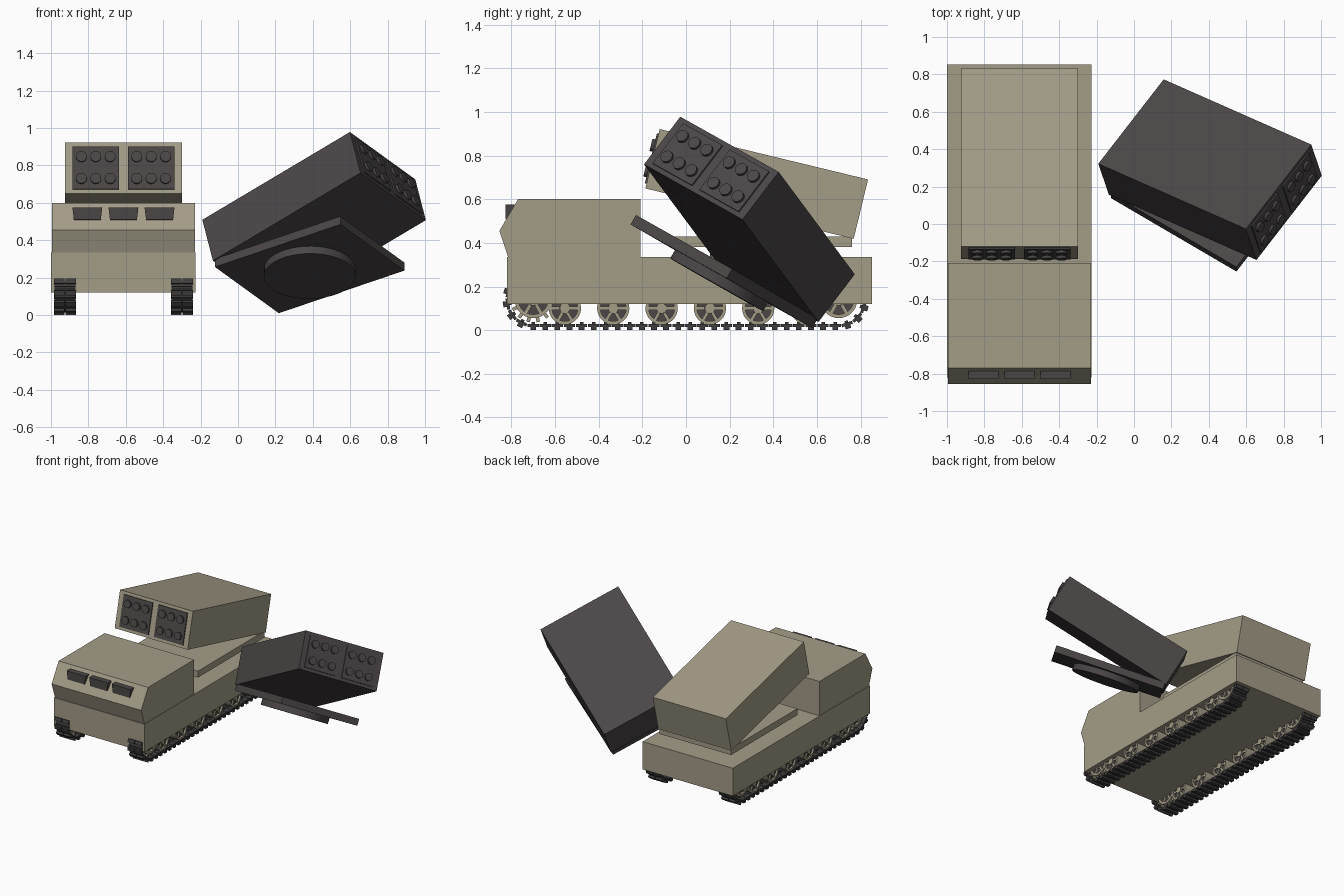
import bpy, bmesh, math
from mathutils import Matrix, Vector

cube = bpy.data.objects.get("Cube")
if cube:
    bpy.data.objects.remove(cube)


def material(name, rgb):
    m = bpy.data.materials.new(name)
    m.use_nodes = True
    m.diffuse_color = (*rgb, 1)
    bsdf = m.node_tree.nodes["Principled BSDF"]
    bsdf.inputs["Base Color"].default_value = (*rgb, 1)
    bsdf.inputs["Roughness"].default_value = 0.8
    return m


TAN = material("khaki paint", (0.37, 0.335, 0.245))
DARK = material("charcoal", (0.07, 0.061, 0.062))
TRACK = material("track steel", (0.05, 0.046, 0.048))


def finish(name, bm, mats, world=None, smooth=False):
    bmesh.ops.recalc_face_normals(bm, faces=bm.faces[:])
    mesh = bpy.data.meshes.new(name)
    bm.to_mesh(mesh)
    bm.free()
    for m in mats:
        mesh.materials.append(m)
    ob = bpy.data.objects.new(name, mesh)
    bpy.context.collection.objects.link(ob)
    if world:
        ob.matrix_world = world
    if smooth:
        bpy.ops.object.select_all(action="DESELECT")
        ob.select_set(True)
        bpy.context.view_layer.objects.active = ob
        bpy.ops.object.shade_smooth_by_angle(angle=math.radians(35))
    return ob


def add_box(bm, size, matrix):
    bmesh.ops.create_cube(bm, size=1, matrix=matrix @ Matrix.Diagonal((*size, 1)))


def add_disc(bm, radius, depth, matrix, sides=24):
    bmesh.ops.create_cone(bm, cap_ends=True, segments=sides, radius1=radius,
                          radius2=radius, depth=depth, matrix=matrix)


def at(x, y, z):
    return Matrix.Translation((x, y, z))


def prism(name, profile, x0, x1, mat, taper=0):
    """Extrude a (y, z) side profile from x0 to x1."""
    bm = bmesh.new()
    face = bm.faces.new([bm.verts.new((x0, y, z)) for y, z in profile])
    ext = bmesh.ops.extrude_face_region(bm, geom=[face])["geom"]
    bmesh.ops.translate(bm, vec=(x1 - x0, 0, 0),
                        verts=[v for v in ext if isinstance(v, bmesh.types.BMVert)])
    if taper:
        low = min(z for y, z in profile)
        for v in bm.verts:
            if v.co.z < low + 0.01:
                v.co.x += taper if v.co.x < (x0 + x1) / 2 else -taper
    return finish(name, bm, [mat])


CX, HALF = -0.6125, 0.386

# Hull and cab
prism("hull", [(-0.82, 0.12), (0.853, 0.12), (0.853, 0.335), (-0.82, 0.335)],
      CX - HALF, CX + HALF, TAN)
prism("cab", [(-0.815, 0.335), (-0.855, 0.455), (-0.77, 0.6), (-0.208, 0.6), (-0.208, 0.335)],
      CX - HALF + 0.003, CX + HALF - 0.003, TAN)

# Three windscreen blocks
for i in (-1, 0, 1):
    x = CX + i * 0.193
    prism("windscreen", [(-0.828, 0.51), (-0.81, 0.5), (-0.775, 0.575), (-0.828, 0.575)],
          x - 0.08, x + 0.08, DARK, taper=0.008)


# Launcher: turntable, bed and tilted missile box with two pods
def launcher(prefix, world, paint):
    bm = bmesh.new()
    add_disc(bm, 0.245, 0.046, at(0, 0, -0.022), 48)
    finish(prefix + "_turntable", bm, [paint], world, True)

    bm = bmesh.new()
    add_box(bm, (0.61, 0.81, 0.05), at(0, 0, 0.025))
    finish(prefix + "_bed", bm, [paint], world)

    tilt = world @ at(0, -0.031, 0.29) @ Matrix.Rotation(math.radians(-13.6), 4, "X")
    length, width, height = 0.982, 0.624, 0.28
    bm = bmesh.new()
    add_box(bm, (width, length, height), Matrix())
    finish(prefix + "_box", bm, [paint], tilt)

    front = -length / 2
    facing = Matrix.Rotation(math.pi / 2, 4, "X")
    for side in (-1, 1):
        bm = bmesh.new()
        add_box(bm, (0.248, 0.008, 0.235), at(side * 0.148, front - 0.004, 0))
        finish(prefix + "_pod_panel", bm, [DARK], tilt)
        bm = bmesh.new()
        for col in (-1, 0, 1):
            for row in (-1, 1):
                add_disc(bm, 0.029, 0.024,
                         at(side * 0.148 + col * 0.077, front - 0.01, row * 0.06) @ facing)
        finish(prefix + "_tube_caps", bm, [DARK], tilt, True)


launcher("launcher", at(CX, 0.355, 0.38), TAN)

# Detached spare launcher leaning beside the vehicle
forward = Vector((0.831, -0.486, 0.282)).normalized()
side = Vector((0.56, 0.722, -0.405))
side = (side - forward * side.dot(forward)).normalized()
up = side.cross(-forward)
pose = Matrix((side, -forward, up)).transposed().to_4x4()
launcher("spare_launcher", at(0.383, 0.1625, 0.247) @ pose, DARK)

# Running gear
END_Y, AXLE_Z, BELT_R = 0.70, 0.14, 0.118


def track_point(s, radius):
    """Point and tangent angle at distance s round the loop."""
    run, bend = 2 * END_Y, math.pi * BELT_R
    s %= 2 * (run + bend)
    if s < run:
        return -END_Y + s, AXLE_Z - radius, 0
    if s < run + bend:
        a = (s - run) / BELT_R
        return END_Y + radius * math.sin(a), AXLE_Z - radius * math.cos(a), a
    if s < 2 * run + bend:
        return END_Y - (s - run - bend), AXLE_Z + radius, math.pi
    a = math.pi + (s - 2 * run - bend) / BELT_R
    return -END_Y + radius * math.sin(a), AXLE_Z - radius * math.cos(a), a


def wheel(name, x, y, z, radius, half, spokes):
    """Lathe a dished wheel with a dark recess and raised spokes."""
    rim, hub, dish = radius * 0.8, radius * 0.32, half - 0.014
    right = [(0, half), (hub, half), (hub, dish), (rim, dish), (rim, half), (radius, half)]
    outline = right + [(r, -h) for r, h in reversed(right)]
    bm = bmesh.new()
    verts = [bm.verts.new((h, r, 0)) for r, h in outline]
    edges = [bm.edges.new(pair) for pair in zip(verts, verts[1:])]
    bmesh.ops.spin(bm, geom=verts + edges, cent=(0, 0, 0), axis=(1, 0, 0),
                   angle=math.tau, steps=28, use_duplicate=False)
    bmesh.ops.remove_doubles(bm, verts=bm.verts[:], dist=0.0001)
    for f in bm.faces:
        if all(abs(abs(v.co.x) - dish) < 0.001 for v in f.verts):
            f.material_index = 1
    for i in range(spokes):
        turn = Matrix.Rotation(math.tau * i / spokes, 4, "X")
        add_box(bm, (half * 2 - 0.01, rim - hub, radius * 0.2),
                turn @ at(0, (rim + hub) / 2, 0))
    finish(name, bm, [TAN, DARK], at(x, y, z), True)


LINKS = 64
loop = 2 * (2 * END_Y + math.pi * BELT_R)
for label, x in (("right", CX - 0.3125), ("left", CX + 0.3125)):
    # Belt with pairs of cleats
    bm = bmesh.new()
    for i in range(LINKS):
        s = loop * i / LINKS
        for radius, length, thick, xs, wide in (
                (BELT_R, 0.052, 0.014, (0,), 0.112),
                (0.13, 0.026, 0.02, (-0.031, 0.031), 0.056),
                (0.109, 0.016, 0.014, (0,), 0.03)):
            y, z, a = track_point(s, radius)
            for dx in xs:
                add_box(bm, (wide, length, thick),
                        at(x + dx, y, z) @ Matrix.Rotation(a, 4, "X"))
    finish(label + "_track", bm, [TRACK])

    # Road wheels, drive sprocket and idler
    for i in range(6):
        wheel(label + "_road_wheel", x, -0.555 + 0.2215 * i, 0.1, 0.074, 0.05, 6)
    wheel(label + "_idler", x, END_Y, AXLE_Z, 0.085, 0.045, 6)
    wheel(label + "_sprocket", x, -END_Y, AXLE_Z, 0.085, 0.045, 6)
    bm = bmesh.new()
    for i in range(14):
        add_box(bm, (0.07, 0.03, 0.016),
                at(x, -END_Y, AXLE_Z) @ Matrix.Rotation(math.tau * i / 14, 4, "X") @ at(0, 0.09, 0))
    finish(label + "_sprocket_teeth", bm, [TAN])
